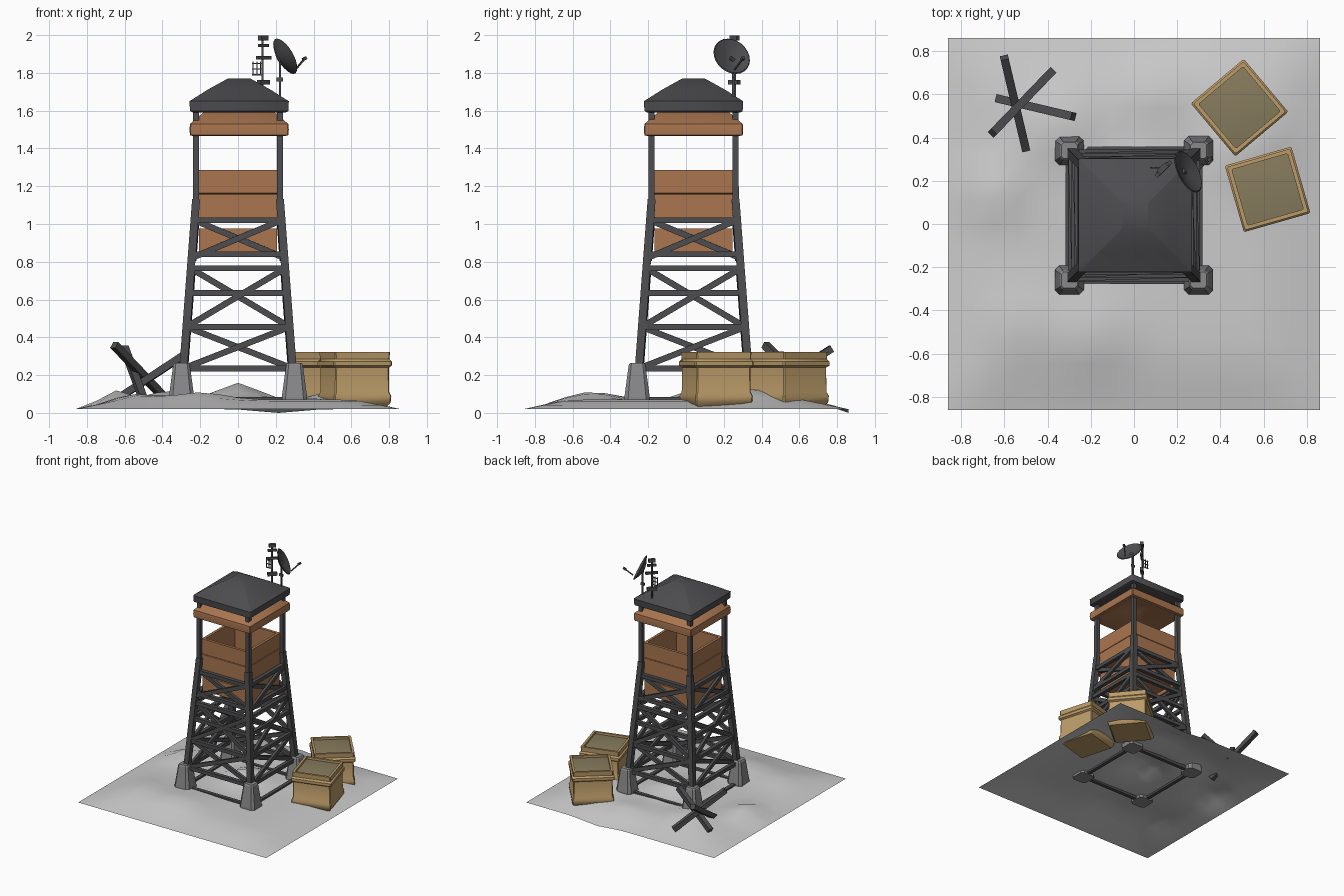
import bpy, bmesh, math
from mathutils import Vector, Matrix

if "Cube" in bpy.data.objects:
    bpy.data.objects.remove(bpy.data.objects["Cube"])

CX, CY = 0.0, 0.04  # tower axis


def material(name, rgb):
    m = bpy.data.materials.new(name)
    m.diffuse_color = (*rgb, 1)
    m.use_nodes = True
    m.node_tree.nodes["Principled BSDF"].inputs["Base Color"].default_value = m.diffuse_color
    return m


STEEL = material("dark_steel", (0.075, 0.075, 0.08))
STONE = material("grey_concrete", (0.25, 0.25, 0.26))
WOOD = material("brown_wood", (0.40, 0.18, 0.08))
TAN = material("tan_crate", (0.50, 0.33, 0.14))
SAND = material("olive_fill", (0.24, 0.20, 0.11))


def finish(name, bm, mat=None, smooth=None):
    bmesh.ops.recalc_face_normals(bm, faces=bm.faces[:])
    me = bpy.data.meshes.new(name)
    bm.to_mesh(me)
    bm.free()
    ob = bpy.data.objects.new(name, me)
    bpy.context.collection.objects.link(ob)
    if mat:
        me.materials.append(mat)
    if smooth:
        bpy.ops.object.select_all(action='DESELECT')
        ob.select_set(True)
        bpy.context.view_layer.objects.active = ob
        bpy.ops.object.shade_smooth_by_angle(angle=math.radians(smooth))
    return ob


def square(c=0.0):
    """Unit square outline, corners chamfered by c."""
    if c == 0:
        return [(1, 1), (-1, 1), (-1, -1), (1, -1)]
    k = 1 - c
    return [(1, k), (k, 1), (-k, 1), (-1, k), (-1, -k), (-k, -1), (k, -1), (1, -k)]


def circle(n):
    return [(math.cos(2 * math.pi * i / n), math.sin(2 * math.pi * i / n)) for i in range(n)]


def loft(name, profile, outline, matrix, mat=None, smooth=None):
    """Stack scaled copies of an outline along a (size, height) profile."""
    bm = bmesh.new()
    rings = [[bm.verts.new(matrix @ Vector((x * r, y * r, z))) for x, y in outline]
             for r, z in profile]
    n = len(outline)
    for a, b in zip(rings, rings[1:]):
        for i in range(n):
            bm.faces.new((a[i], a[(i + 1) % n], b[(i + 1) % n], b[i]))
    bm.faces.new(rings[0])
    bm.faces.new(rings[-1])
    return finish(name, bm, mat, smooth)


def beams(name, segments, mat=STEEL):
    """One object of square bars: (start, end, width, depth); upright bars stay axis aligned."""
    bm = bmesh.new()
    for a, b, w, d in segments:
        a, b = Vector(a), Vector(b)
        z = (b - a).normalized()
        ref = Vector((0, 1, 0)) if abs(z.z) > 0.9 else Vector((0, 0, 1))
        x = ref.cross(z).normalized()
        rot = Matrix((x, z.cross(x), z)).transposed().to_4x4()
        m = Matrix.Translation((a + b) / 2) @ rot @ Matrix.Diagonal((w, d, (b - a).length, 1))
        bmesh.ops.create_cube(bm, size=1, matrix=m)
    return finish(name, bm, mat)


def at(x, y, z=0, rot=0):
    return Matrix.Translation((x, y, z)) @ Matrix.Rotation(math.radians(rot), 4, 'Z')


# Uneven ground sheet, low along its border
BUMPS = [(-0.68, 0.15, 0.08, 0.12), (-0.35, 0.45, 0.05, 0.15), (0.0, 0.12, 0.09, 0.14),
         (0.54, 0.36, 0.06, 0.14), (-0.2, -0.5, 0.04, 0.18), (-0.55, -0.45, 0.03, 0.14),
         (0.1, 0.65, 0.04, 0.14)]
bm = bmesh.new()
bmesh.ops.create_grid(bm, x_segments=16, y_segments=16, size=0.86)
for v in bm.verts:
    x, y = v.co.x, v.co.y
    edge = min(1, (0.86 - max(abs(x), abs(y))) / 0.25)
    h = 0.05 + sum(a * math.exp(-((x - bx) ** 2 + (y - by) ** 2) / s ** 2) for bx, by, a, s in BUMPS)
    dip = 0.02 * math.exp(-((x - 0.215) ** 2 + (y - 0.86) ** 2) / 0.02)
    v.co.z = 0.02 - dip + edge * h
finish("ground", bm, None, 60)


# Tower frame: half width of the legs at a given height
def half(z):
    return 0.30 + (0.222 - 0.30) * min(1, (z - 0.1) / 1.03)


def side(k, s, z, inset=0.0):
    h = half(z)
    p = Matrix.Rotation(k * math.pi / 2, 3, 'Z') @ Vector((s * h, -h + inset, z))
    return p + Vector((CX, CY, 0))


legs, rails, braces = [], [], []
for k in range(4):
    legs.append((side(k, 1, 0.1), side(k, 1, 1.13), 0.042, 0.042))
    legs.append((side(k, 1, 1.11), side(k, 1, 1.64), 0.032, 0.032))
    for z in (0.07, 0.235, 0.455, 0.635, 0.765, 0.84, 1.02):
        rails.append((side(k, -1, z), side(k, 1, z), 0.03, 0.03))
    for lo, hi in ((0.235, 0.455), (0.455, 0.765), (0.82, 1.02)):
        for s, inset in ((1, -0.004), (-1, 0.014)):
            braces.append((side(k, -s, lo, inset), side(k, s, hi, inset), 0.022, 0.032))
beams("tower_legs", legs)
beams("tower_rails", rails)
beams("cross_braces", braces)

# Concrete footings
for i, (sx, sy) in enumerate([(1, 1), (-1, 1), (-1, -1), (1, -1)]):
    loft(f"footing_{i + 1}", [(0.067, 0.05), (0.067, 0.085), (0.044, 0.255), (0.037, 0.265)],
         square(0.3), at(CX + sx * 0.299, CY + sy * 0.299), STONE)

# Cabin: lower skirt and upper open box, two planks high
loft("cabin_skirt", [(0.198, 0.855), (0.207, 0.855), (0.207, 0.975), (0.195, 0.975), (0.195, 0.87)],
     square(), at(CX, CY), WOOD)
for nm, s in (("left_skirt_plank", -1), ("right_skirt_plank", 1)):
    beams(nm, [((CX + s * 0.2, CY - 0.2, 0.842), (CX + s * 0.2, CY + 0.2, 0.842), 0.012, 0.035)], WOOD)
loft("cabin_box", [(0.2, 1.03), (0.212, 1.03), (0.212, 1.157), (0.208, 1.16), (0.212, 1.163),
                   (0.212, 1.285), (0.19, 1.285), (0.19, 1.05)], square(), at(CX, CY), WOOD)

# Roof: wooden ceiling flare and dark cap
loft("roof_underside", [(0.05, 1.57), (0.24, 1.465), (0.26, 1.47), (0.263, 1.5), (0.26, 1.53),
                        (0.18, 1.598)], square(0.02), at(CX + 0.006, CY), WOOD, 35)
loft("roof_cap", [(0.05, 1.64), (0.245, 1.59), (0.26, 1.598), (0.263, 1.65), (0.165, 1.712),
                  (0.06, 1.77)], square(0.02), at(CX + 0.006, CY), STEEL, 55)

# Satellite dish with feed arm and mast
normal = Vector((0.8, 0.4, 0.46)).normalized()
centre = Vector((0.25, 0.242, 1.888))
dish = Matrix.Translation(centre) @ normal.to_track_quat('Z', 'Y').to_matrix().to_4x4()
loft("dish", [(0.012, -0.035), (0.06, -0.023), (0.105, 0), (0.1, 0.003), (0.055, -0.014),
              (0.012, -0.024)], circle(24), dish, STEEL, 40)
tip = Vector((0.352, 0.30, 1.875))
beams("dish_feed", [(centre + Vector((0.055, 0.015, -0.07)), tip, 0.008, 0.008),
                    (tip - normal * 0.012, tip + normal * 0.012, 0.015, 0.015)])
beams("dish_mast", [((0.222, 0.25, 1.64), (0.222, 0.25, 1.87), 0.012, 0.012),
                    ((0.205, 0.25, 1.765), (0.237, 0.25, 1.765), 0.012, 0.02),
                    ((0.222, 0.25, 1.865), tuple(centre - normal * 0.02), 0.02, 0.02)])

# Aerial pole with small cross arms and a grid panel
ax, ay = 0.13, 0.26
aerial = [((ax, ay, 1.66), (ax, ay, 1.99), 0.01, 0.01)]
for z, r, t in ((1.985, 0.022, 0.025), (1.945, 0.028, 0.016), (1.88, 0.04, 0.018), (1.75, 0.03, 0.025)):
    aerial.append(((ax - r * 0.7, ay - r, z), (ax + r, ay + r * 0.7, z), t, t))
for x in (0.08, 0.1, 0.12):
    aerial.append(((x, ay, 1.785), (x, ay, 1.86), 0.006, 0.006))
for z in (1.79, 1.82, 1.85):
    aerial.append(((0.075, ay, z), (ax, ay, z), 0.006, 0.006))
beams("aerial", aerial)

# Filled crates
for nm, x, y, rot in (("back_crate", 0.488, 0.538, 40), ("side_crate", 0.618, 0.16, 16)):
    m = at(x, y, 0, rot)
    loft(nm, [(0.14, 0.035), (0.155, 0.055), (0.158, 0.09), (0.149, 0.11), (0.147, 0.24),
              (0.16, 0.25), (0.16, 0.272), (0.15, 0.285), (0.152, 0.322), (0.134, 0.322),
              (0.134, 0.29)], square(0.04), m, TAN, 35)
    loft(nm + "_fill", [(0.134, 0.292), (0.134, 0.305), (0.09, 0.314)], square(), m, SAND, 40)

# Anti-vehicle obstacle of three crossed girders
beams("crossed_girders", [
    ((-0.60, 0.77, 0.34), (-0.50, 0.345, 0.07), 0.038, 0.038),
    ((-0.655, 0.42, 0.36), (-0.38, 0.705, 0.07), 0.038, 0.038),
    ((-0.63, 0.58, 0.08), (-0.28, 0.497, 0.31), 0.038, 0.038)])
